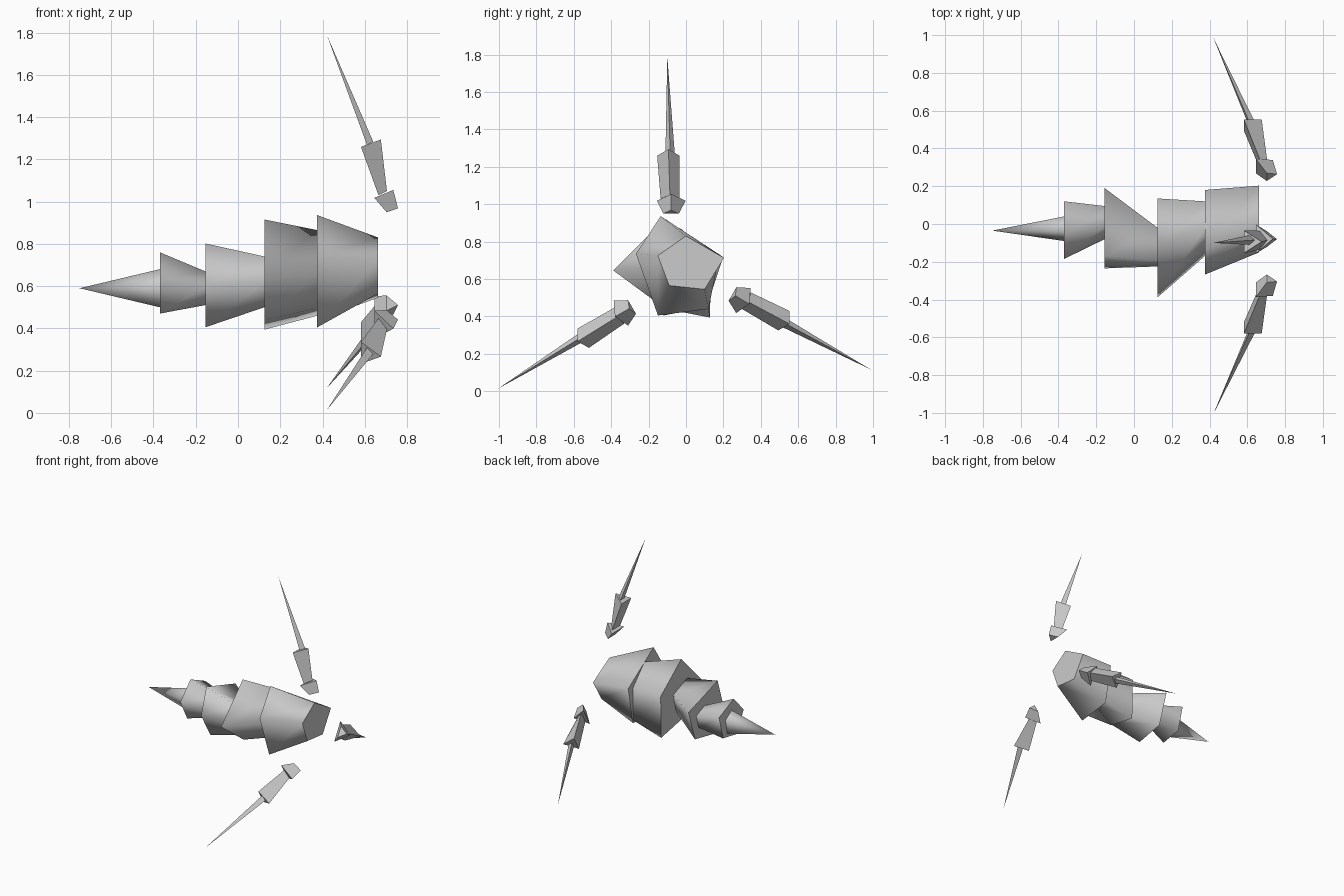
import bpy, bmesh
from math import radians
from mathutils import Matrix, Vector

if "Cube" in bpy.data.objects:
    bpy.data.objects.remove(bpy.data.objects["Cube"])


def loft(name, ring_a, ring_b, smooth=False):
    """Closed solid between two rings; a one-point ring_b makes a spike."""
    bm = bmesh.new()
    a = [bm.verts.new(p) for p in ring_a]
    b = [bm.verts.new(p) for p in ring_b]
    n = len(a)
    caps = [bm.faces.new(a)]
    if len(b) > 1:
        caps.append(bm.faces.new(b))
    for i in range(n):
        j = (i + 1) % n
        quad = [a[i], a[j], b[j], b[i]] if len(b) > 1 else [a[i], a[j], b[0]]
        bm.faces.new(quad).smooth = smooth
    for f in caps:
        for e in f.edges:
            e.smooth = False
    bmesh.ops.recalc_face_normals(bm, faces=bm.faces)
    me = bpy.data.meshes.new(name)
    bm.to_mesh(me)
    bm.free()
    ob = bpy.data.objects.new(name, me)
    bpy.context.collection.objects.link(ob)
    return ob


def fit(ring, y0, y1, z0, z1):
    """Shrink a (y, z) outline into a smaller box."""
    ys, zs = zip(*ring)
    return [(y0 + (y - min(ys)) / (max(ys) - min(ys)) * (y1 - y0),
             z0 + (z - min(zs)) / (max(zs) - min(zs)) * (z1 - z0)) for y, z in ring]


def at(x, ring):
    return [(x, y, z) for y, z in ring]


# Body: overlapping irregular five-sided segments, wide end towards the tail
w5 = [(-.135, .936), (.18, .73), (.12, .44), (-.15, .405), (-.268, .735)]
n5 = [(0, .83), (.203, .713), (.10, .545), (-.09, .565), (-.15, .725)]
w4 = [(-.12, .915), (.135, .72), (.128, .394), (-.11, .44), (-.388, .645)]
w3 = [(-.17, .802), (.19, .69), (.11, .45), (-.12, .405), (-.235, .60)]
w2 = [(-.06, .76), (.12, .68), (.07, .50), (-.10, .47), (-.185, .63)]

loft("body_front", at(.375, w5), at(.663, n5), True)
loft("body_middle", at(.125, w4), at(.375, fit(w4, -.17, .12, .46, .865)), True)
loft("body_rear", at(-.155, w3), at(.125, fit(w3, -.225, -.02, .50, .74)), True)
loft("body_tail", at(-.37, w2), at(-.155, fit(w2, -.08, .095, .51, .67)), True)
loft("tail_spike", at(-.37, fit(w2, -.09, .04, .50, .68)), [(-.75, -.035, .59)], True)


# Limbs: three-sided pieces, one ridge facing forward, repeated around the body
def tri(x_ridge, z_ridge, x_back, z_back, y, half):
    return [(x_ridge, y, z_ridge), (x_back, y - half, z_back), (x_back, y + half, z_back)]


centre = Vector((0, -.04, .64))
for k in range(3):
    turn = (Matrix.Translation(centre) @ Matrix.Rotation(radians(120 * k), 4, 'X')
            @ Matrix.Translation(-centre))
    parts = [
        ("limb_foot", tri(.735, 1.055, .645, 1.018, -.079, .077),
         tri(.757, .968, .703, .95, -.08, .042)),
        ("limb_upper", tri(.676, 1.294, .582, 1.259, -.094, .06),
         tri(.705, 1.05, .665, 1.03, -.086, .05)),
        ("limb_spike", tri(.64, 1.284, .61, 1.269, -.085, .025), [(.42, -.1, 1.79)]),
    ]
    for name, a, b in parts:
        ob = loft(f"{name}_{k + 1}", a, b)
        ob.data.transform(turn)
